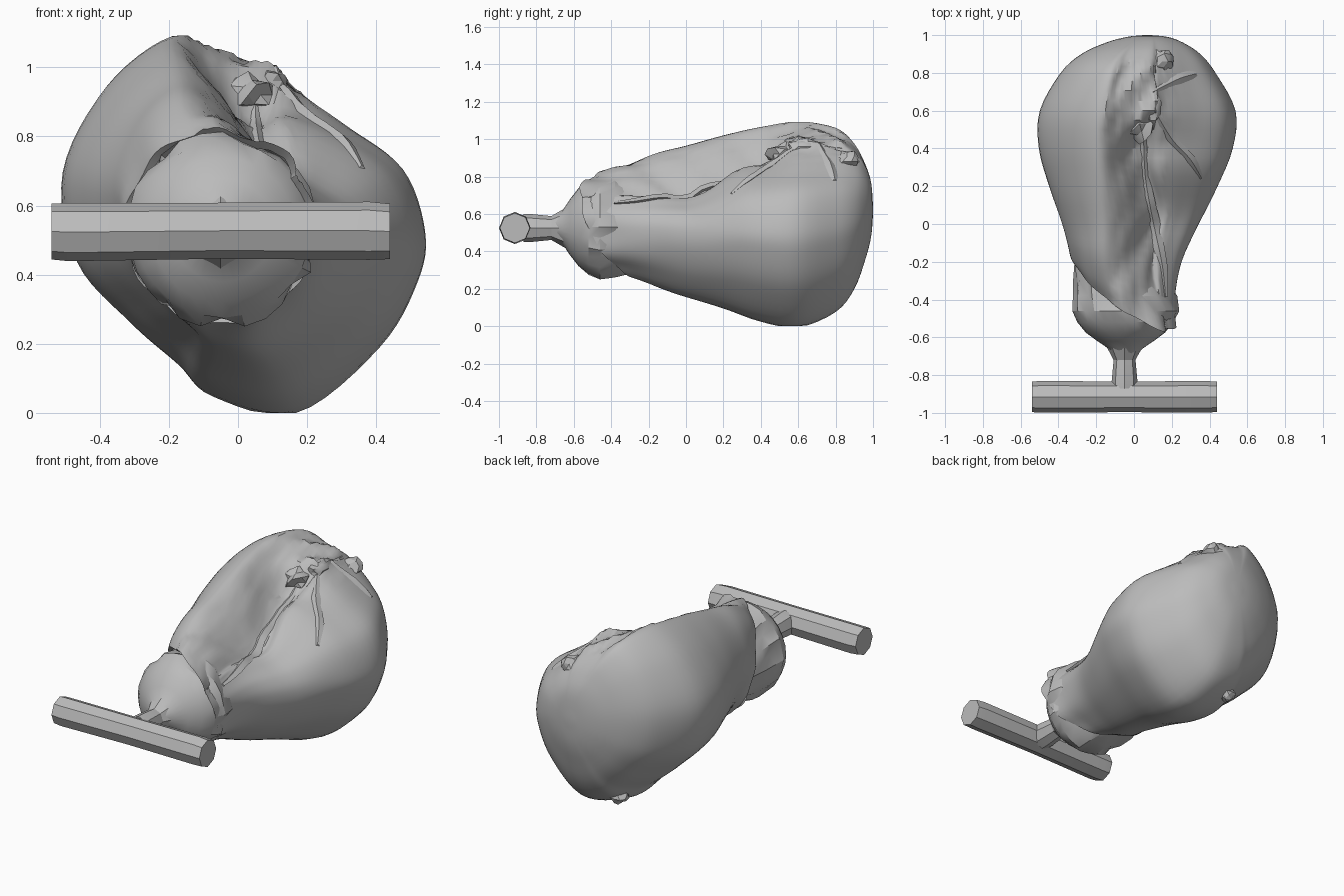
import bpy, bmesh, math, random
from mathutils import Vector

if "Cube" in bpy.data.objects:
    bpy.data.objects.remove(bpy.data.objects["Cube"])

random.seed(4)
grey = bpy.data.materials.new("plain grey")
grey.diffuse_color = (0.5, 0.5, 0.5, 1)
grey.use_nodes = True
grey.node_tree.nodes["Principled BSDF"].inputs["Base Color"].default_value = grey.diffuse_color


def finish(name, bm, angle=30):
    bmesh.ops.recalc_face_normals(bm, faces=bm.faces)
    me = bpy.data.meshes.new(name)
    bm.to_mesh(me)
    bm.free()
    ob = bpy.data.objects.new(name, me)
    bpy.context.collection.objects.link(ob)
    me.materials.append(grey)
    bpy.ops.object.select_all(action='DESELECT')
    ob.select_set(True)
    bpy.context.view_layer.objects.active = ob
    bpy.ops.object.shade_smooth_by_angle(angle=math.radians(angle))
    return ob


def loft(name, rings, cap_start=True, cap_end=True, angle=30):
    bm = bmesh.new()
    rows = [[bm.verts.new(p) for p in ring] for ring in rings]
    n = len(rows[0])
    for a, b in zip(rows, rows[1:]):
        for i in range(n):
            j = (i + 1) % n
            bm.faces.new((a[i], a[j], b[j], b[i]))
    if cap_start:
        bm.faces.new(rows[0])
    if cap_end:
        bm.faces.new(rows[-1])
    return finish(name, bm, angle)


def spline(a, b, c, d, t):
    return tuple(0.5 * (2 * q + (r - p) * t + (2 * p - 5 * q + 4 * r - s) * t * t
                        + (3 * q - p - 3 * r + s) * t ** 3) for p, q, r, s in zip(a, b, c, d))


def step(a, b, x):
    x = min(max((x - a) / (b - a), 0), 1)
    return x * x * (3 - 2 * x)


# Crosswise bar: eight-sided rod
def bar_ring(x, r, dz=0):
    return [(x, -0.915 + r * math.cos(math.tau * i / 8),
             0.525 + dz + r * math.sin(math.tau * i / 8)) for i in range(8)]


loft("handle_bar", [bar_ring(-0.54, 0.081), bar_ring(-0.49, 0.084, -0.002), bar_ring(-0.05, 0.081, 0.002),
                    bar_ring(0.38, 0.084, 0.002), bar_ring(0.44, 0.08)], angle=25)

# Stem: faceted, narrowest in its middle
loft("stem", [[(-0.05 + r * math.cos(math.tau * i / 8), y, 0.525 + 1.1 * r * math.sin(math.tau * i / 8))
               for i in range(8)] for y, r in ((-0.87, 0.068), (-0.83, 0.068), (-0.72, 0.058), (-0.64, 0.1))], angle=20)

# Rounded front bulb, crumpled and leaning left behind its smooth face
bulb = []
for y, r, cx in ((-0.71, 0.05, -0.045), (-0.66, 0.09, -0.045), (-0.62, 0.15, -0.045), (-0.575, 0.21, -0.045),
                 (-0.52, 0.255, -0.045), (-0.46, 0.278, -0.045), (-0.38, 0.27, -0.05), (-0.3, 0.25, -0.07),
                 (-0.2, 0.215, -0.1), (-0.12, 0.19, -0.12)):
    rough = 0.025 if y > -0.5 else 0.002
    ring = []
    for i in range(28):
        a = math.tau * i / 28
        s = r + random.uniform(-rough, rough * 0.4)
        ring.append((cx + s * math.cos(a), y, 0.53 + s * math.sin(a)))
    bulb.append(ring)
loft("front_bulb", bulb, cap_end=False, angle=28)

# Sack outline in unit space: it changes from mouth to middle to rear
TOP_FRONT = [(1, -0.1), (0.88, 0.1), (0.68, 0.22), (0.5, 0.3), (0.36, 0.28), (0.2, 0.46), (-0.05, 0.78), (-0.4, 1)]
TOP_MID = [(1, -0.04), (0.87, 0.28), (0.55, 0.5), (0.25, 0.61), (0.1, 0.52), (-0.04, 0.62), (-0.2, 0.84), (-0.4, 1)]
TOP_REAR = [(1, -0.03), (0.88, 0.3), (0.58, 0.52), (0.28, 0.72), (0.18, 0.82), (0, 0.87), (-0.2, 0.93), (-0.4, 1)]
KEEL = [(-0.75, 0.74), (-0.99, 0.28), (-0.91, -0.2), (-0.62, -0.52), (-0.36, -0.74),
        (-0.17, -0.91), (0.29, -1), (0.75, -0.65), (0.96, -0.3)]
KEEL_FRONT = [(-0.78, 0.74), (-1, 0.25), (-0.87, -0.24), (-0.56, -0.6), (-0.32, -0.8),
              (-0.12, -0.94), (0.29, -1), (0.72, -0.72), (0.96, -0.38)]
# Stations: y, left, right, bottom, top, share of outline against ellipse
STATIONS = [(-0.36, -0.325, 0.22, 0.255, 0.82, 0.0), (-0.28, -0.335, 0.22, 0.235, 0.87, 0.35),
            (-0.15, -0.35, 0.255, 0.2, 0.93, 0.75), (0.0, -0.38, 0.34, 0.16, 0.965, 1.0),
            (0.2, -0.45, 0.44, 0.10, 1.02, 1.0), (0.4, -0.505, 0.52, 0.03, 1.065, 1.0),
            (0.6, -0.5, 0.535, 0.0, 1.09, 1.0), (0.8, -0.39, 0.43, 0.08, 1.06, 0.9),
            (0.9, -0.28, 0.35, 0.2, 0.98, 0.7), (0.96, -0.15, 0.26, 0.36, 0.87, 0.4),
            (0.99, -0.04, 0.18, 0.48, 0.77, 0.2), (1.0, 0.05, 0.09, 0.6, 0.64, 0.0)]
PER = 6


def outline(y):
    f, r = step(0.35, 0.0, y), step(0.38, 0.62, y)
    pts = []
    for a, b, c in zip(TOP_FRONT + KEEL_FRONT, TOP_MID + KEEL, TOP_REAR + KEEL):
        pts.append(tuple(p * f + q * (1 - f - r) + s * r for p, q, s in zip(a, b, c)))
    n = len(pts)
    return [(i + k / PER, spline(*[pts[(i + j) % n] for j in (-1, 0, 1, 2)], k / PER))
            for i in range(n) for k in range(PER)]


rows = []
m = len(STATIONS)
for i in range(m - 1):
    pts = [STATIONS[min(max(i + k, 0), m - 1)] for k in (-1, 0, 1, 2)]
    rows += [spline(*pts, k / 4) for k in range(4)]
rows.append(STATIONS[-1])


def sack_ring(row, inner=1.0, push=0.0):
    y, x0, x1, z0, z1, share = row
    share = min(max(share, 0), 1)
    ring = []
    for t, (u, v) in outline(y):
        a = math.atan2(v, u)
        u2 = math.cos(a) * (1 - share) + u * share
        v2 = math.sin(a) * (1 - share) + v * share
        # gathers around the mouth and crumpled creases along the valley
        swell = inner
        if y < 0.1:
            swell += 0.025 * (1 - share) * math.sin(9 * a)
        if 2.6 < t < 6.8 and y < 0.85:
            swell += random.uniform(-0.012, 0.012) + 0.035 * math.sin(2.6 * t + 26 * y) * math.sin(math.pi * (t - 2.6) / 4.2)
        p = Vector(((x0 + x1) / 2 + (x1 - x0) / 2 * u2 * swell, y + push,
                    (z0 + z1) / 2 + (z1 - z0) / 2 * v2 * swell))
        # slanted mouth, reaching further forward on the right and at the top
        if y < 0.1:
            p.y -= (0.65 * (p.x + 0.04) + 0.4 * (p.z - 0.54)) * (1 - share)
        p.z = min(max(p.z, 0), 1.092)
        ring.append(p)
    return ring


rings = [sack_ring(STATIONS[0], 0.92, 0.02)] + [sack_ring(r) for r in rows]
sack = loft("sack", rings, cap_start=False, angle=32)
bpy.context.view_layer.update()


# Crumpled lumps: gathered knot, rear tuft and the tuck below
def crumple(name, centre, size, jitter):
    bm = bmesh.new()
    bmesh.ops.create_icosphere(bm, subdivisions=2, radius=1)
    for v in bm.verts:
        k = 1 + random.uniform(-jitter, jitter)
        v.co = Vector(centre) + Vector([c * s * k for c, s in zip(v.co, size)])
    finish(name, bm, 20)


crumple("gathered_knot", (0.03, 0.53, 0.92), (0.07, 0.09, 0.055), 0.3)
crumple("knot_tail", (0.1, 0.62, 0.96), (0.045, 0.07, 0.04), 0.28)
crumple("rear_tuft", (0.15, 0.86, 0.88), (0.055, 0.07, 0.055), 0.25)
crumple("lower_tuck", (-0.07, 0.73, 0.1), (0.05, 0.045, 0.04), 0.2)


# Folds: tapered flattened ridges dropped from above onto the cloth
def fold(name, path, width):
    pts = []
    for i in range(len(path) - 1):
        q = [path[min(max(i + k, 0), len(path) - 1)] for k in (-1, 0, 1, 2)]
        pts += [spline(*q, k / 4) for k in range(4)]
    rings = []
    d = Vector((path[-1][0] - path[0][0], path[-1][1] - path[0][1], 0)).normalized()
    side = d.cross(Vector((0, 0, 1)))
    for i, (x, y) in enumerate(pts):
        hit, loc, nor, _ = sack.ray_cast(Vector((x, y, 2)), Vector((0, 0, -1)))
        if not hit:
            continue
        w = width * (0.35 + math.sin(math.pi * i / len(pts))) * random.uniform(0.75, 1.1)
        up = Vector((0, 0, w * 0.7))
        rings.append([loc + side * w, loc + up, loc - side * w, loc - up])
    loft(name, rings, angle=25)


fold("valley_fold", [(0.05, 0.48), (0.06, 0.25), (0.1, 0.02), (0.15, -0.22), (0.17, -0.42)], 0.026)
fold("right_fold", [(0.11, 0.6), (0.2, 0.45), (0.3, 0.34), (0.37, 0.22)], 0.022)
fold("rear_fold", [(0.1, 0.7), (0.24, 0.77), (0.35, 0.8)], 0.022)
